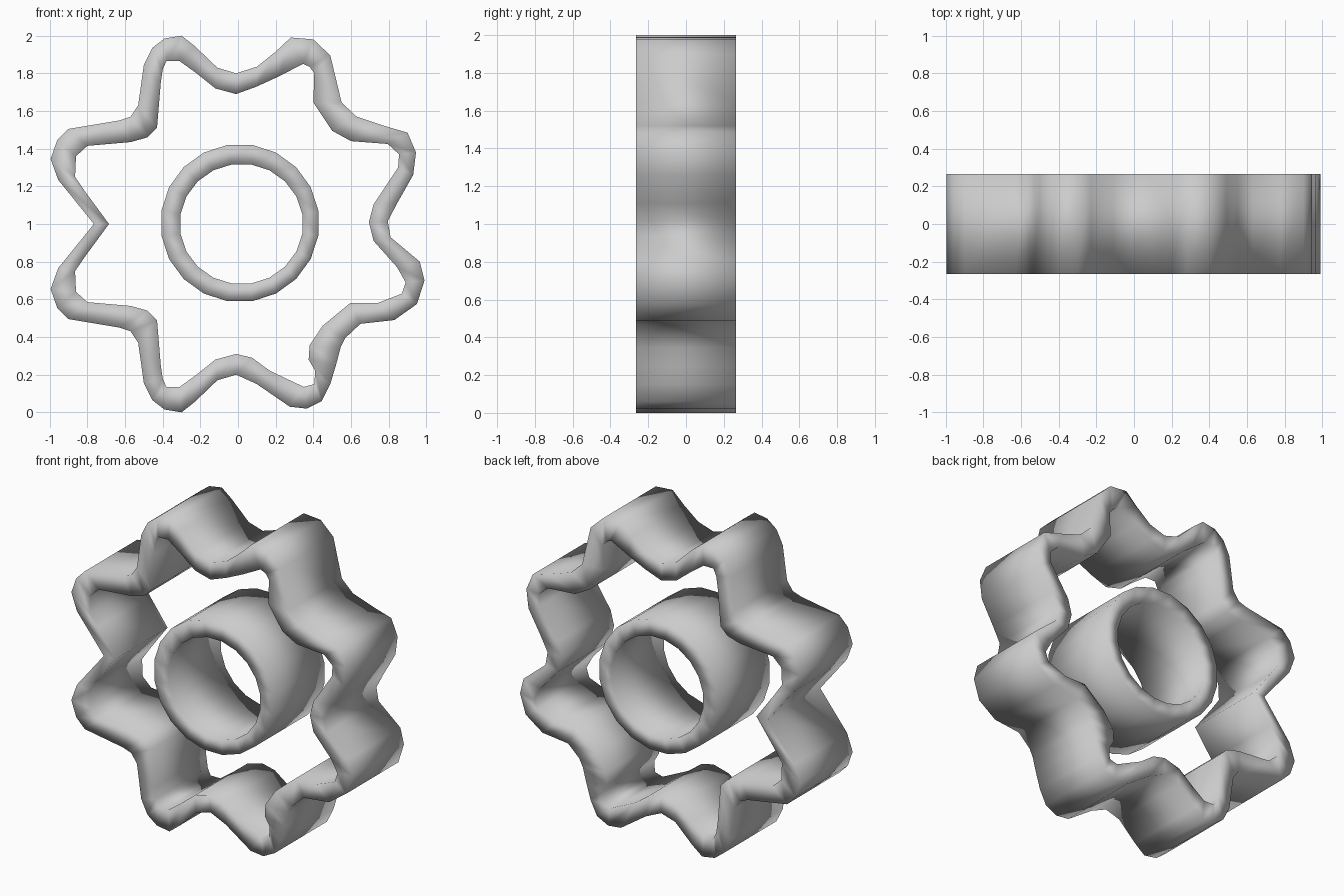
import bpy, math

DEPTH = 0.265  # half depth along y

# Left upper wall, top valley to left valley: outer x, z, inner x, z
left = [
    (-.01, 1.80, -.01, 1.69), (-.11, 1.83, -.12, 1.72), (-.23, 1.945, -.22, 1.80),
    (-.30, 2.0, -.31, 1.865), (-.39, 1.985, -.38, 1.865), (-.455, 1.935, -.40, 1.82),
    (-.50, 1.845, -.41, 1.75), (-.53, 1.63, -.43, 1.51), (-.57, 1.57, -.48, 1.46),
    (-.63, 1.55, -.57, 1.435), (-.90, 1.505, -.80, 1.415), (-.96, 1.445, -.86, 1.36),
    (-.995, 1.345, -.865, 1.25), (-.955, 1.235, -.81, 1.17), (-.765, 1.0, -.685, 1.0)]

# Right wall, top to bottom (slightly irregular)
right = [
    (.10, 1.835, .10, 1.73), (.20, 1.915, .22, 1.785), (.28, 1.99, .345, 1.85),
    (.40, 1.98, .38, 1.835), (.49, 1.895, .405, 1.80), (.55, 1.645, .40, 1.645),
    (.63, 1.57, .50, 1.495), (.78, 1.52, .60, 1.44), (.90, 1.485, .795, 1.425),
    (.945, 1.38, .855, 1.37), (.93, 1.26, .85, 1.30), (.845, 1.11, .72, 1.105),
    (.795, 1.015, .695, 1.01), (.81, .93, .72, .91), (.965, .80, .845, .77),
    (.99, .70, .89, .69), (.95, .575, .87, .63), (.83, .49, .74, .58),
    (.65, .47, .595, .58), (.57, .395, .45, .46), (.545, .345, .38, .355),
    (.52, .25, .375, .28), (.49, .15, .41, .22), (.445, .06, .405, .15),
    (.365, .02, .35, .135), (.275, .03, .17, .22), (.10, .15, .075, .29)]


def band(name, pairs):
    """Closed wall with a rectangular section from outer/inner profile pairs."""
    verts, faces, n = [], [], len(pairs)
    for ox, oz, ix, iz in pairs:
        verts += [(ox, -DEPTH, oz), (ox, DEPTH, oz), (ix, DEPTH, iz), (ix, -DEPTH, iz)]
    for i in range(n):
        a, b = 4 * i, 4 * ((i + 1) % n)
        for k in range(4):
            m = (k + 1) % 4
            faces.append((a + k, a + m, b + m, b + k))
    mesh = bpy.data.meshes.new(name)
    mesh.from_pydata(verts, [], faces)
    mesh.shade_smooth()
    obj = bpy.data.objects.new(name, mesh)
    bpy.context.collection.objects.link(obj)
    return obj


# Scalloped outer wall: right side clockwise, then mirrored lower left, then upper left
lower_left = [(a, 2 - b, c, 2 - d) for a, b, c, d in left[:-1]]
band("scalloped_wall", right + lower_left + left[::-1])

# Round inner wall
ring = []
for i in range(20):
    t = -math.tau * (i + 0.5) / 20
    c, s = math.cos(t), math.sin(t)
    ring.append((.01 + .422 * c, 1.005 + .42 * s, .018 + .328 * c, 1.0 + .32 * s))
band("inner_ring", ring)
